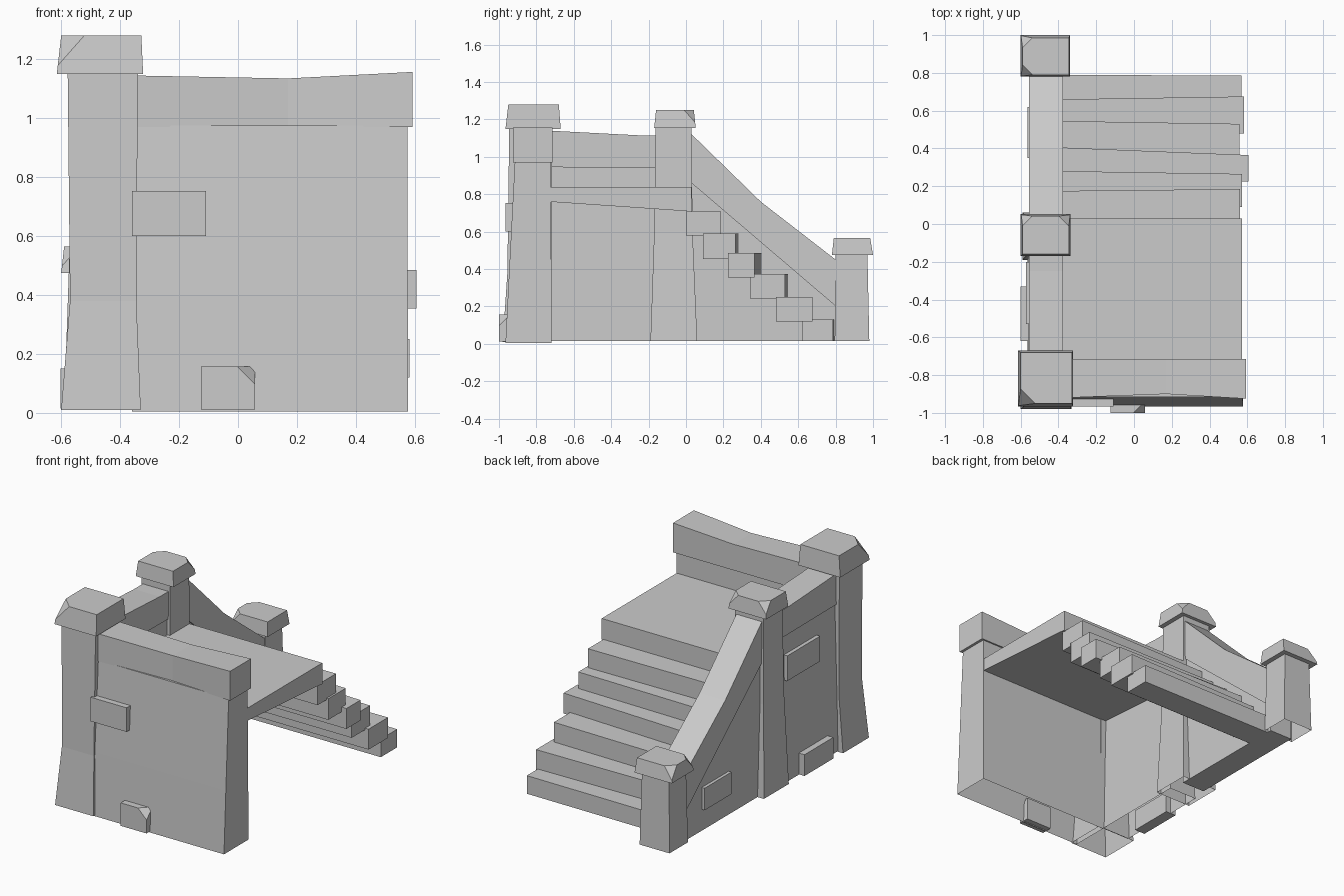
import bpy
import bmesh
from mathutils import Vector

if "Cube" in bpy.data.objects:
    bpy.data.objects.remove(bpy.data.objects["Cube"])

# One plain stone colour for everything
stone = bpy.data.materials.new("grey_stone")
stone.use_nodes = True
STONE = (0.6, 0.6, 0.6, 1)
stone.diffuse_color = STONE
stone.node_tree.nodes["Principled BSDF"].inputs["Base Color"].default_value = STONE


def finish(name, bm):
    bmesh.ops.recalc_face_normals(bm, faces=bm.faces)
    mesh = bpy.data.meshes.new(name)
    bm.to_mesh(mesh)
    bm.free()
    mesh.materials.append(stone)
    obj = bpy.data.objects.new(name, mesh)
    bpy.context.collection.objects.link(obj)
    return obj


def skin(bm, rings, close_start=True, close_end=True):
    """Join equal-length rings of points with quads."""
    loops = [[bm.verts.new(p) for p in ring] for ring in rings]
    count = len(loops[0])
    for a, b in zip(loops, loops[1:]):
        for i in range(count):
            j = (i + 1) % count
            bm.faces.new((a[i], a[j], b[j], b[i]))
    if close_start:
        bm.faces.new(loops[0][::-1])
    if close_end:
        bm.faces.new(loops[-1])


def tower(name, levels, open_bottom=False, chips=(), chip_size=0.06):
    """Stack of rectangles (z, x0, x1, y0, y1); chips cut top corners by sign."""
    bm = bmesh.new()
    skin(bm, [[(x0, y0, z), (x1, y0, z), (x1, y1, z), (x0, y1, z)]
              for z, x0, x1, y0, y1 in levels], close_start=not open_bottom)
    z, x0, x1, y0, y1 = levels[-1]
    for sx, sy in chips:
        corner = Vector((x1 if sx > 0 else x0, y1 if sy > 0 else y0, z))
        normal = Vector((sx, sy, 1)).normalized()
        cut = bmesh.ops.bisect_plane(
            bm, geom=bm.verts[:] + bm.edges[:] + bm.faces[:],
            plane_co=corner - normal * chip_size, plane_no=normal, clear_outer=True)
        edges = [e for e in cut["geom_cut"] if isinstance(e, bmesh.types.BMEdge)]
        bmesh.ops.edgeloop_fill(bm, edges=edges)
    return finish(name, bm)


def side_prism(name, profile, x0, x1):
    """Profile in (y, z) extruded along x."""
    bm = bmesh.new()
    skin(bm, [[(x, y, z) for y, z in profile] for x in (x0, x1)])
    return finish(name, bm)


def block(name, x0, x1, y0, y1, z0, z1, chips=(), chip_size=0.03):
    return tower(name, [(z0, x0, x1, y0, y1), (z1, x0, x1, y0, y1)],
                 chips=chips, chip_size=chip_size)


# Posts, flaring at the foot and open underneath
tower("front_post", [(0.01, -0.6, -0.33, -0.98, -0.72),
                     (0.38, -0.57, -0.345, -0.955, -0.72),
                     (1.16, -0.578, -0.34, -0.945, -0.715)], open_bottom=True)
tower("middle_post", [(0.015, -0.59, -0.34, -0.19, 0.06),
                      (0.6, -0.57, -0.36, -0.17, 0.035),
                      (1.16, -0.565, -0.365, -0.162, 0.03)], open_bottom=True)
tower("back_post", [(0.015, -0.57, -0.36, 0.795, 0.98),
                    (0.48, -0.56, -0.37, 0.8, 0.97)], open_bottom=True)

# Post caps with chipped corners
tower("front_cap", [(1.15, -0.615, -0.322, -0.965, -0.67),
                    (1.28, -0.6, -0.328, -0.95, -0.68)],
      chips=[(-1, -1)], chip_size=0.045)
tower("middle_cap", [(1.155, -0.6, -0.335, -0.17, 0.052),
                     (1.25, -0.59, -0.345, -0.16, 0.042)],
      chips=[(1, 1), (-1, 1)], chip_size=0.03)
tower("back_cap", [(0.475, -0.6, -0.338, 0.78, 1.0),
                   (0.565, -0.59, -0.345, 0.79, 0.985)],
      chips=[(-1, 1), (-1, -1)], chip_size=0.03)

# Front wall, leaning inward
tower("front_wall", [(0.005, -0.36, 0.577, -0.965, -0.72),
                     (0.4, -0.36, 0.576, -0.945, -0.72),
                     (0.975, -0.36, 0.575, -0.915, -0.725)], open_bottom=True)

# Sagging coping on the front wall
bm = bmesh.new()
skin(bm, [[(x, y, 0.97), (x, -0.715, 0.97), (x, -0.715, z), (x, y, z)]
          for x, y, z in ((-0.36, -0.92, 1.145), (0.17, -0.9, 1.135), (0.592, -0.925, 1.157))])
finish("front_coping", bm)

# Landing slab, tapering toward the wall
side_prism("landing", [(-0.73, 0.76), (0.0, 0.71), (0.03, 0.705),
                       (0.03, 0.84), (-0.73, 0.84)], -0.38, 0.572)

# Side wall beside the landing and its coping band
tower("side_wall", [(0.015, -0.565, -0.37, -0.73, -0.1),
                    (0.95, -0.545, -0.385, -0.73, -0.1)], open_bottom=True)
side_prism("side_coping", [(-0.73, 0.945), (-0.1, 0.94), (-0.1, 1.115),
                           (-0.25, 1.115), (-0.73, 1.14)], -0.555, -0.375)

# Stair wall and its sloping rail
side_prism("stair_wall", [(0.0, 0.015), (0.82, 0.015), (0.82, 0.22), (0.0, 0.9)],
           -0.545, -0.385)
side_prism("stair_rail", [(0.0, 0.885), (0.82, 0.185), (0.82, 0.435),
                          (0.4, 0.76), (0.0, 1.15)], -0.555, -0.375)

# Steps: back and front y, bottom and top z, right end, skew of the right end
steps = [(0.0, 0.175, 0.58, 0.71, 0.56, 0.01),
         (0.09, 0.28, 0.455, 0.59, 0.572, -0.015),
         (0.225, 0.405, 0.355, 0.485, 0.605, -0.04),
         (0.345, 0.545, 0.24, 0.375, 0.558, -0.015),
         (0.48, 0.66, 0.12, 0.25, 0.582, 0.015),
         (0.62, 0.79, 0.015, 0.13, 0.57, -0.005)]
for number, (y0, y1, z0, z1, end, skew) in enumerate(steps, 1):
    step = block(f"step_{number}", -0.385, end, y0, y1, z0, z1)
    for v in step.data.vertices:
        if v.co.x > 0 and v.co.y > (y0 + y1) / 2:
            v.co.y += skew

# Raised stones on the walls
block("front_upper_stone", -0.36, -0.108, -0.965, -0.9, 0.6, 0.753)
block("front_lower_stone", -0.125, 0.057, -1.0, -0.93, 0.012, 0.158,
      chips=[(1, -1)], chip_size=0.035)
block("side_lower_stone", -0.602, -0.53, -0.62, -0.33, 0.015, 0.15)
block("side_upper_stone", -0.572, -0.53, -0.53, -0.2, 0.66, 0.82)
block("side_stair_stone", -0.565, -0.53, 0.35, 0.62, 0.15, 0.29)
